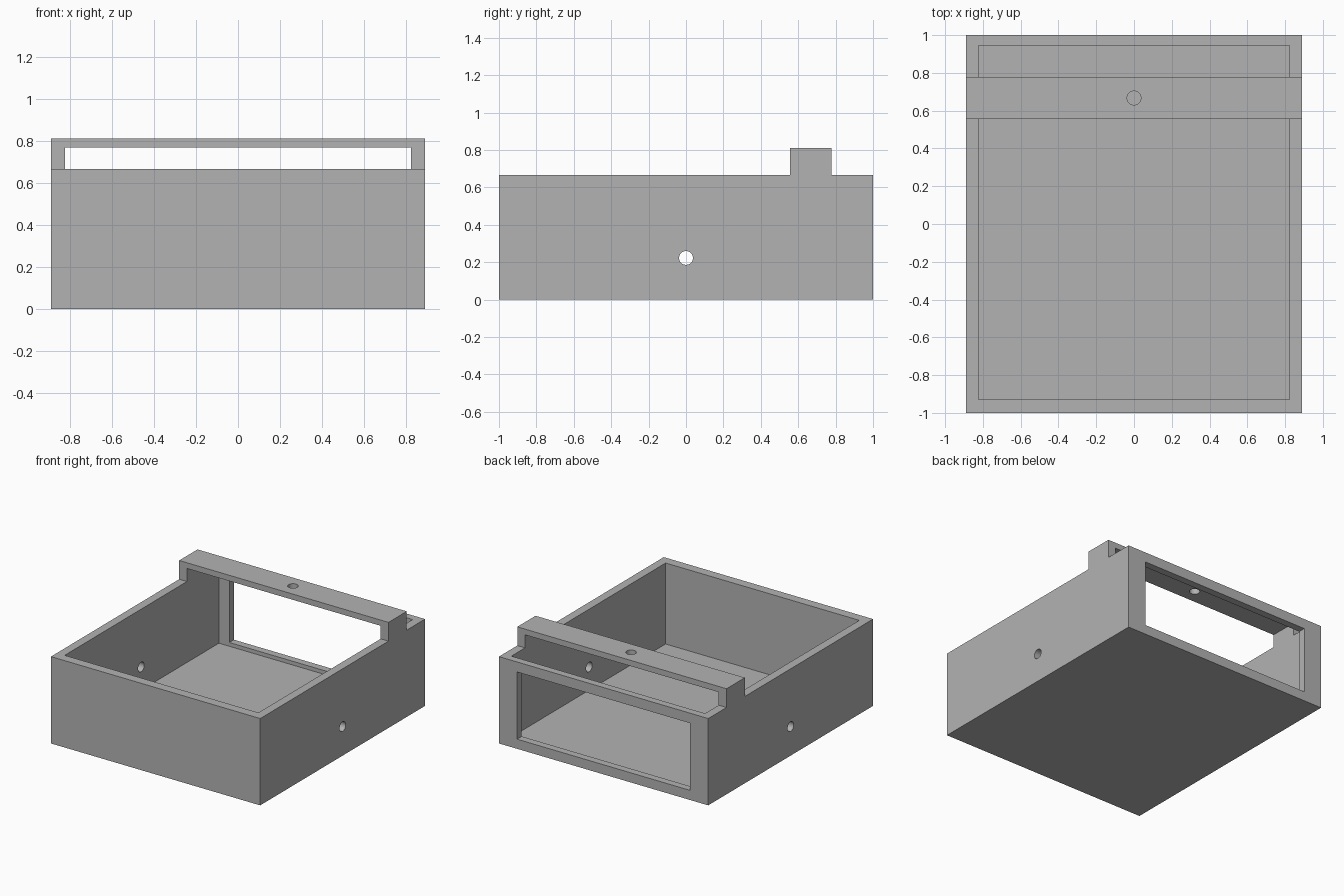
import bpy
import bmesh
from math import pi
from mathutils import Matrix, Vector

cube = bpy.data.objects.get("Cube")
if cube:
    bpy.data.objects.remove(cube, do_unlink=True)

HALF_X, HALF_Y, RIM_Z = 0.889, 1.0, 0.667
INNER_X = 0.823
BRIDGE_FRONT, BRIDGE_BACK, BRIDGE_Z = 0.556, 0.778, 0.811
HOLE_R = 0.037

grey = bpy.data.materials.new("plain_grey")
grey.use_nodes = True
grey.diffuse_color = (0.45, 0.45, 0.45, 1)
grey.node_tree.nodes["Principled BSDF"].inputs["Base Color"].default_value = grey.diffuse_color


def make_object(name, bm):
    bmesh.ops.recalc_face_normals(bm, faces=bm.faces)
    mesh = bpy.data.meshes.new(name)
    bm.to_mesh(mesh)
    bm.free()
    mesh.materials.append(grey)
    obj = bpy.data.objects.new(name, mesh)
    bpy.context.collection.objects.link(obj)
    return obj


def block(name, low, high):
    low, high = Vector(low), Vector(high)
    bm = bmesh.new()
    bmesh.ops.create_cube(bm, size=1, matrix=Matrix.Translation((low + high) / 2)
                          @ Matrix.Diagonal((*(high - low), 1)))
    return make_object(name, bm)


def rod(name, centre, length, axis_turn):
    bm = bmesh.new()
    bmesh.ops.create_cone(bm, cap_ends=True, segments=32, radius1=HOLE_R, radius2=HOLE_R,
                          depth=length, matrix=Matrix.Translation(centre)
                          @ Matrix.Rotation(axis_turn, 4, 'Y'))
    return make_object(name, bm)


# Solid body: side outline with the raised bridge, extruded across the width
outline = [(-HALF_Y, 0), (HALF_Y, 0), (HALF_Y, RIM_Z), (BRIDGE_BACK, RIM_Z),
           (BRIDGE_BACK, BRIDGE_Z), (BRIDGE_FRONT, BRIDGE_Z),
           (BRIDGE_FRONT, RIM_Z), (-HALF_Y, RIM_Z)]
bm = bmesh.new()
side = bm.faces.new([bm.verts.new((-HALF_X, y, z)) for y, z in outline])
extruded = bmesh.ops.extrude_face_region(bm, geom=[side], use_keep_orig=True)["geom"]
bmesh.ops.translate(bm, vec=(2 * HALF_X, 0, 0),
                    verts=[v for v in extruded if isinstance(v, bmesh.types.BMVert)])
body = make_object("open_box_with_bridge", bm)

# Cutters: tray cavity, gap under the bridge, back window, round holes
cutters = [
    block("cavity_cutter", (-INNER_X, -0.928, 0.045), (INNER_X, 0.944, 0.7)),
    block("bridge_gap_cutter", (-INNER_X, 0.5, RIM_Z), (INNER_X, 0.85, 0.767)),
    block("back_window_cutter", (-0.735, 0.9, 0.074), (0.735, 1.1, 0.59)),
    rod("side_hole_cutter", (0, 0, 0.223), 2.2, pi / 2),
    rod("bridge_hole_cutter", (0, 0.667, BRIDGE_Z), 0.2, 0),
]
# The cavity stops at the rim
for v in cutters[0].data.vertices:
    v.co.z = min(v.co.z, RIM_Z)

for cutter in cutters:
    cut = body.modifiers.new(cutter.name, 'BOOLEAN')
    cut.operation = 'DIFFERENCE'
    cut.solver = 'EXACT'
    cut.object = cutter

# Bake the cuts and drop the cutters
bpy.context.view_layer.update()
graph = bpy.context.evaluated_depsgraph_get()
result = bpy.data.meshes.new_from_object(body.evaluated_get(graph))
body.modifiers.clear()
body.data = result
for cutter in cutters:
    bpy.data.objects.remove(cutter, do_unlink=True)

bpy.context.view_layer.objects.active = body
body.select_set(True)
bpy.ops.object.shade_smooth_by_angle()
